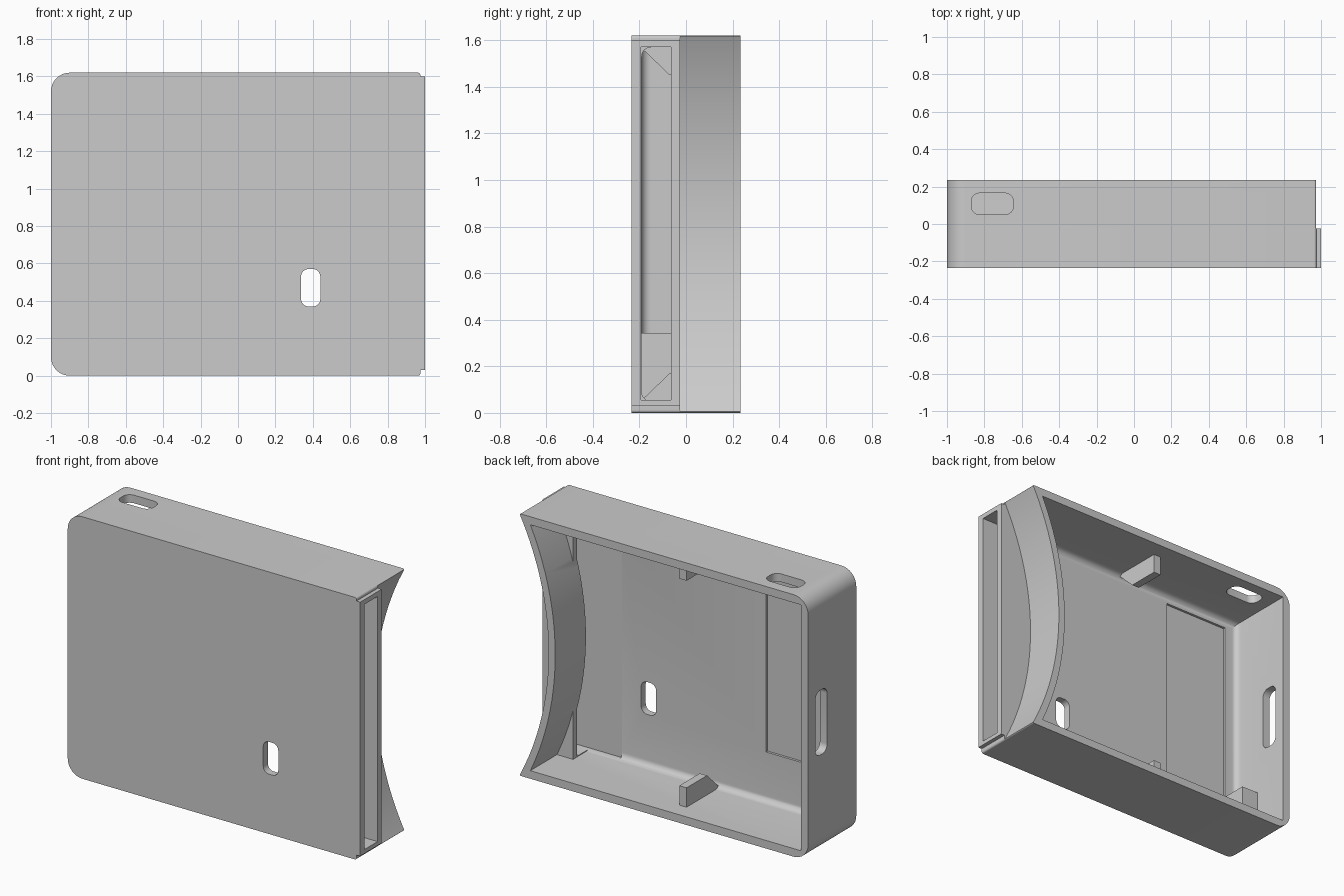
import bpy, bmesh, math
from mathutils import Vector

cube = bpy.data.objects.get("Cube")
if cube:
    bpy.data.objects.remove(cube, do_unlink=True)

H = 1.62                 # overall height
MID = H / 2
BACK, FRONT = 0.235, -0.235
ARC_X, ARC_R = 2.515, 1.74

grey = bpy.data.materials.new("plain grey")
grey.use_nodes = True
grey.diffuse_color = (0.6, 0.6, 0.6, 1)
grey.node_tree.nodes["Principled BSDF"].inputs["Base Color"].default_value = (0.6, 0.6, 0.6, 1)


def prism(name, pts, axis, a, b):
    """Extrude a 2D outline along an axis; outline uses the other two axes in order."""
    bm = bmesh.new()

    def place(p):
        v = list(p)
        v.insert(axis, a)
        return Vector(v)
    face = bm.faces.new([bm.verts.new(place(p)) for p in pts])
    new = bmesh.ops.extrude_face_region(bm, geom=[face])["geom"]
    shift = Vector((0, 0, 0))
    shift[axis] = b - a
    bmesh.ops.translate(bm, vec=shift, verts=[g for g in new if isinstance(g, bmesh.types.BMVert)])
    bmesh.ops.recalc_face_normals(bm, faces=bm.faces)
    me = bpy.data.meshes.new(name)
    bm.to_mesh(me)
    bm.free()
    me.materials.append(grey)
    ob = bpy.data.objects.new(name, me)
    bpy.context.collection.objects.link(ob)
    return ob


def rounded(u0, u1, v0, v1, radii, n=8):
    """Rectangle outline with a radius for each corner: low-low, high-low, high-high, low-high."""
    corners = [(u0, v0, 1, 1), (u1, v0, -1, 1), (u1, v1, -1, -1), (u0, v1, 1, -1)]
    pts = []
    for i, ((u, v, su, sv), r) in enumerate(zip(corners, radii)):
        if r == 0:
            pts.append((u, v))
            continue
        for k in range(n + 1):
            t = math.pi + math.pi / 2 * (i + k / n)
            pts.append((u + su * r + r * math.cos(t), v + sv * r + r * math.sin(t)))
    return pts


def box(name, x0, x1, y0, y1, z0, z1):
    return prism(name, rounded(x0, x1, y0, y1, [0] * 4), 2, z0, z1)


def arc_cylinder(name, radius, y0, y1):
    n = 160
    pts = [(ARC_X + radius * math.cos(2 * math.pi * k / n),
            MID + radius * math.sin(2 * math.pi * k / n)) for k in range(n)]
    return prism(name, pts, 1, y0, y1)


def boolean(ob, tool, op="DIFFERENCE"):
    mod = ob.modifiers.new(op.lower(), "BOOLEAN")
    mod.operation, mod.solver, mod.object = op, "EXACT", tool
    bpy.context.view_layer.objects.active = ob
    bpy.ops.object.modifier_apply(modifier=mod.name)
    bpy.data.objects.remove(tool, do_unlink=True)


# Outer body with rounded corners on one side
case = prism("case", rounded(-1, 0.975, 0, H, [0.1, 0.012, 0.012, 0.1]), 1, FRONT, BACK)

# Tongue around the side slot
boolean(case, box("tongue", 0.8, 1.0, FRONT, -0.025, 0.03, 1.6), "UNION")

# Concave side above the slot housing
boolean(case, arc_cylinder("side_curve", ARC_R, -0.025, 0.5))

# Main cavity, filleted where the walls meet the front panel
cavity = box("cavity", -0.95, 1.0, -0.19, 0.4, 0.05, 1.57)
bm = bmesh.new()
bm.from_mesh(cavity.data)
edges = [e for e in bm.edges
         if all(abs(v.co.y + 0.19) < 1e-4 for v in e.verts)
         and not all(v.co.x > 0.9 for v in e.verts)]
bmesh.ops.bevel(bm, geom=edges, offset=0.04, segments=6, profile=0.5, affect="EDGES")
bm.to_mesh(cavity.data)
bm.free()
boolean(cavity, arc_cylinder("inner_curve", ARC_R + 0.045, -0.5, 0.6))
boolean(cavity, box("slot_shelf", 0.79, 1.2, -0.3, -0.025, -0.1, 1.8))
boolean(case, cavity)

# Long slot through the tongue into the cavity
boolean(case, box("side_slot", 0.57, 1.1, -0.193, -0.065, 0.055, 1.57))

# Rounded openings in the front, top and far side
boolean(case, prism("front_opening", rounded(0.337, 0.44, 0.37, 0.57, [0.04] * 4), 1, -0.4, -0.1))
boolean(case, prism("top_opening", rounded(-0.87, -0.645, 0.05, 0.165, [0.045] * 4), 2, 1.5, 1.8))
boolean(case, prism("side_opening", rounded(0.05, 0.165, 0.61, 1.01, [0.045] * 4), 0, -1.2, -0.9))

# Shallow recess inside the front panel
boolean(case, box("panel_recess", -0.86, -0.415, -0.205, -0.15, 0.355, 1.515))

# Wedge brackets on the floor and ceiling
for name, flip in (("lower_bracket", False), ("upper_bracket", True)):
    outline = [(0.13, 0.04), (-0.2, 0.04), (-0.19, 0.055), (-0.07, 0.17), (0.13, 0.17)]
    if flip:
        outline = [(y, H - z) for y, z in outline]
    prism(name, outline, 0, -0.095, -0.045)

# Corner block
box("corner_block", -0.96, -0.835, -0.2, 0.0, 0.04, 0.342)

# Smooth the curves, keep the edges sharp
bpy.ops.object.select_all(action="DESELECT")
case.select_set(True)
bpy.context.view_layer.objects.active = case
bpy.ops.object.shade_smooth_by_angle(angle=math.radians(30))
